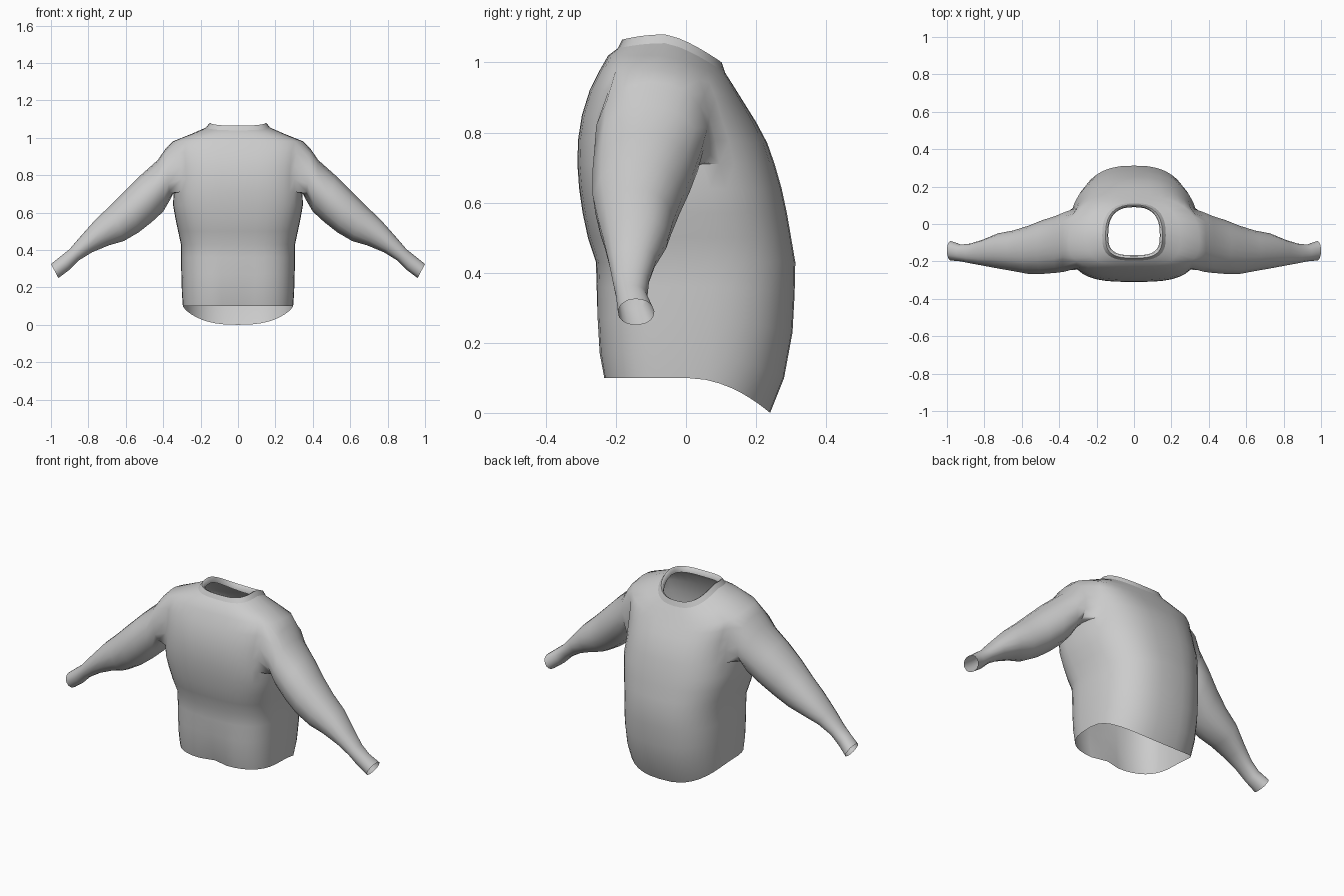
import bpy, bmesh, math
from mathutils import Vector

if "Cube" in bpy.data.objects:
    bpy.data.objects.remove(bpy.data.objects["Cube"])

COLS = 40

fabric = bpy.data.materials.new("grey_fabric")
fabric.use_nodes = True
fabric.diffuse_color = (0.6, 0.6, 0.6, 1)
fabric.node_tree.nodes["Principled BSDF"].inputs["Base Color"].default_value = (0.6, 0.6, 0.6, 1)


def power(v, e):
    return math.copysign(abs(v) ** e, v)


def ring(bm, front_z, back_z, width, front_y, back_y, mid_y, bend=2.0, dip=0.0, dent=0.0):
    """Rounded cross-section, squarer at the front, tilting toward the back."""
    verts = []
    for j in range(COLS):
        a = 2 * math.pi * j / COLS
        c, s = math.cos(a), math.sin(a)
        e = 0.78 if s > 0 else 0.65
        x, t = width * power(c, e), power(s, e)
        y = mid_y + (t * (back_y - mid_y) if s > 0 else -t * (front_y - mid_y))
        z = front_z + (back_z - front_z) * max(t, 0) ** bend - dip * max(-t, 0) ** 2
        if s < 0:
            y += dent * math.exp(-(x / 0.06) ** 2)
        verts.append(bm.verts.new((x, y, z)))
    return verts


def bridge(bm, a, b):
    n = len(a)
    for i in range(n):
        k = (i + 1) % n
        bm.faces.new((a[i], a[k], b[k], b[i]))


def finish(bm, name):
    bmesh.ops.recalc_face_normals(bm, faces=bm.faces)
    mesh = bpy.data.meshes.new(name)
    bm.to_mesh(mesh)
    bm.free()
    mesh.materials.append(fabric)
    obj = bpy.data.objects.new(name, mesh)
    bpy.context.collection.objects.link(obj)
    bpy.ops.object.select_all(action='DESELECT')
    obj.select_set(True)
    bpy.context.view_layer.objects.active = obj
    bpy.ops.object.shade_smooth_by_angle(angle=math.radians(60))
    return obj


# Torso: front height, back height, half width, front y, back y, widest y
TORSO = [
    (.10, .00, .295, -.238, .24, 0),
    (.17, .10, .30, -.25, .28, 0),
    (.27, .23, .303, -.255, .304, 0),
    (.36, .34, .305, -.255, .31, 0),
    (.43, .43, .305, -.257, .312, -.01),
    (.50, .50, .32, -.28, .30, -.03),
    (.57, .57, .335, -.295, .288, -.05),
    (.64, .64, .347, -.305, .273, -.07),
    (.71, .71, .345, -.31, .253, -.09),
    (.78, .77, .345, -.308, .232, -.09),
    (.85, .83, .35, -.297, .20, -.09),
    (.92, .87, .357, -.275, .175, -.09),
    (.98, .91, .35, -.245, .15, -.09),
    (1.02, .945, .25, -.222, .128, -.07),
    (1.055, .97, .17, -.195, .112, -.06),
]
HOLE_BOTTOM, HOLE_TOP = 8, 12   # armhole rows
HOLE_FRONT, HOLE_BACK = -4, 3   # armhole columns

# Sleeve: top x, top z, bottom x, bottom z, front y, back y
SLEEVE = [
    (.385, .945, .365, .665, -.257, .062),
    (.43, .88, .40, .605, -.262, .045),
    (.52, .80, .46, .55, -.268, .02),
    (.60, .72, .53, .495, -.267, -.01),
    (.68, .64, .61, .448, -.252, -.035),
    (.76, .565, .69, .425, -.238, -.05),
    (.84, .475, .78, .388, -.222, -.085),
    (.90, .405, .85, .345, -.21, -.105),
    (.95, .365, .90, .295, -.20, -.11),
    (1.0, .325, .96, .25, -.195, -.09),
]

bm = bmesh.new()
rows = []
for r, spec in enumerate(TORSO):
    top = r == len(TORSO) - 1
    rows.append(ring(bm, *spec, bend=1.4 if r > 11 else 2.0,
                     dip=.015 if top else 0, dent=max(0, .025 - .009 * r)))


def in_hole(r, j):
    side = j if j < COLS // 4 or j >= 3 * COLS // 4 else COLS // 2 - 1 - j
    side = side - COLS if side > COLS // 2 else side
    return HOLE_BOTTOM <= r < HOLE_TOP and HOLE_FRONT <= side < HOLE_BACK


# Torso faces, leaving the armholes open
for r in range(len(rows) - 1):
    for j in range(COLS):
        if not in_hole(r, j):
            k = (j + 1) % COLS
            bm.faces.new((rows[r][j], rows[r][k], rows[r + 1][k], rows[r + 1][j]))

# Sleeves grown from the armhole edges
for side in (1, -1):
    path = [(HOLE_BOTTOM, j) for j in range(HOLE_FRONT, HOLE_BACK)]
    path += [(r, HOLE_BACK) for r in range(HOLE_BOTTOM, HOLE_TOP)]
    path += [(HOLE_TOP, j) for j in range(HOLE_BACK, HOLE_FRONT, -1)]
    path += [(r, HOLE_FRONT) for r in range(HOLE_TOP, HOLE_BOTTOM, -1)]
    loop = [rows[r][(j if side > 0 else COLS // 2 - j) % COLS] for r, j in path]
    angles = [math.atan2((v.co.z - .835) / .14, (v.co.y + .085) / .16) for v in loop]
    for tx, tz, bx, bz, fy, by in SLEEVE:
        mid = Vector((side * (tx + bx) / 2, (fy + by) / 2, (tz + bz) / 2))
        up = Vector((side * (tx - bx) / 2, 0, (tz - bz) / 2))
        across = Vector((0, (by - fy) / 2, 0))
        new = [bm.verts.new(mid + up * math.sin(a) + across * math.cos(a)) for a in angles]
        bridge(bm, loop, new)
        loop = new
finish(bm, "sweater_body")

# Collar band with a folded inner edge
bm = bmesh.new()
band = [ring(bm, *spec, bend=1.4, dip=.015) for spec in (
    (1.055, .97, .17, -.195, .112, -.06),
    (1.08, 1.0, .152, -.182, .102, -.06),
    (1.075, .995, .142, -.172, .094, -.06),
    (1.05, .965, .138, -.167, .09, -.06),
)]
for lower, upper in zip(band, band[1:]):
    bridge(bm, lower, upper)
finish(bm, "collar")
